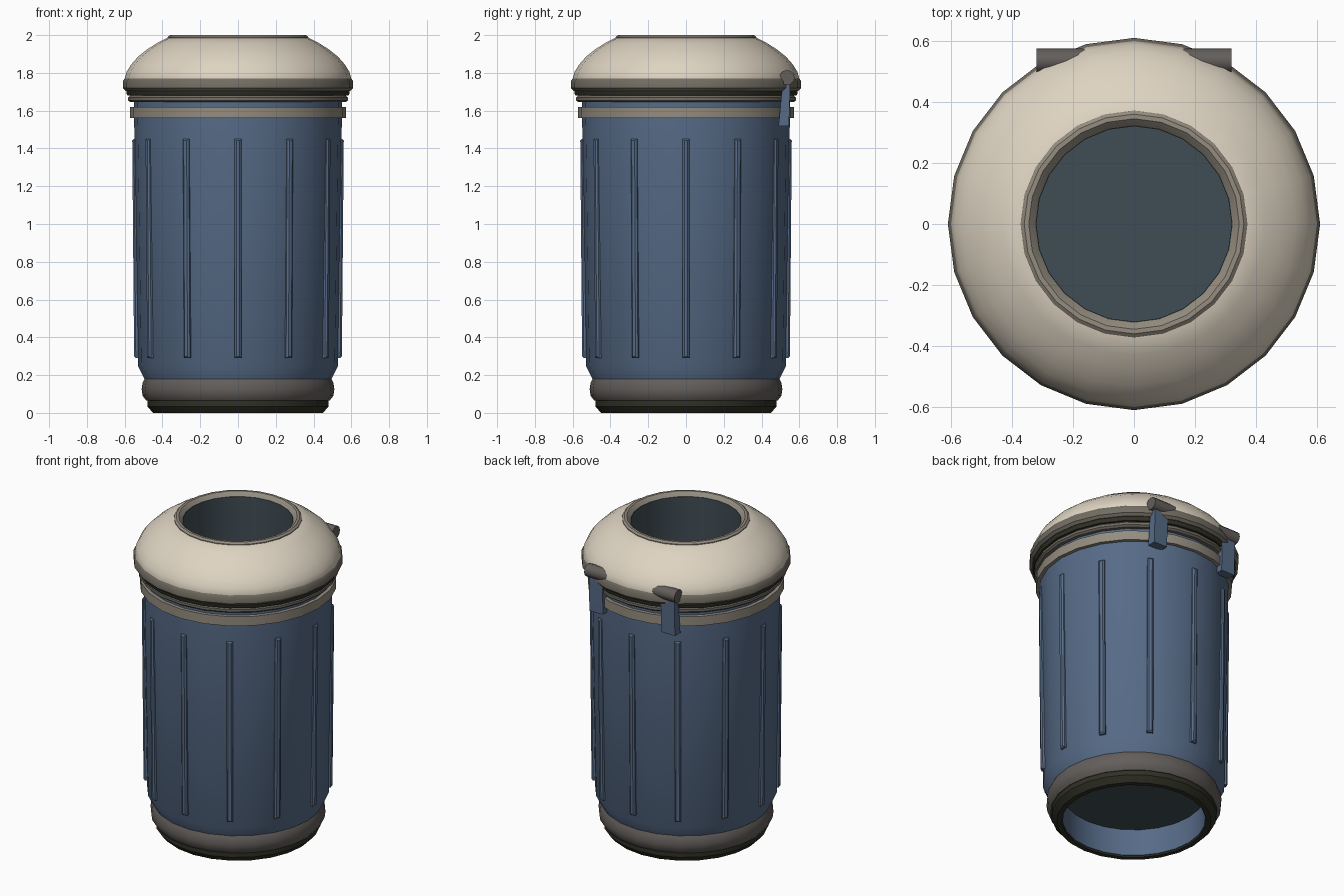
import bpy, bmesh, math
from mathutils import Matrix

if "Cube" in bpy.data.objects:
    bpy.data.objects.remove(bpy.data.objects["Cube"])

SIDES = 24


def material(name, srgb):
    m = bpy.data.materials.new(name)
    m.diffuse_color = [((c + 0.055) / 1.055) ** 2.4 for c in srgb] + [1]
    m.use_nodes = True
    m.node_tree.nodes["Principled BSDF"].inputs["Base Color"].default_value = m.diffuse_color
    return m


BLUE = material("steel blue", (0.34, 0.42, 0.53))
CREAM = material("cream", (0.87, 0.83, 0.76))
GREY = material("warm grey", (0.39, 0.37, 0.36))
TAUPE = material("taupe", (0.58, 0.55, 0.50))
DARK_TAUPE = material("dark taupe", (0.45, 0.43, 0.39))
BLACK = material("olive black", (0.19, 0.19, 0.15))
SLATE = material("dark slate", (0.25, 0.30, 0.33))


def finish(name, bm, mat, angle=35):
    bmesh.ops.remove_doubles(bm, verts=bm.verts, dist=1e-5)
    bmesh.ops.recalc_face_normals(bm, faces=bm.faces)
    mesh = bpy.data.meshes.new(name)
    bm.to_mesh(mesh)
    bm.free()
    mesh.materials.append(mat)
    ob = bpy.data.objects.new(name, mesh)
    bpy.context.collection.objects.link(ob)
    bpy.ops.object.select_all(action='DESELECT')
    ob.select_set(True)
    bpy.context.view_layer.objects.active = ob
    bpy.ops.object.shade_smooth_by_angle(angle=math.radians(angle))
    return ob


def lathe(name, profile, mat, angle=35):
    """Spin a closed (radius, height) outline around z."""
    bm = bmesh.new()
    verts = [bm.verts.new((r, 0, z)) for r, z in profile]
    edges = [bm.edges.new((verts[i - 1], verts[i])) for i in range(len(verts))
             if profile[i - 1][0] + profile[i][0] > 0]
    bmesh.ops.spin(bm, geom=verts + edges, cent=(0, 0, 0), axis=(0, 0, 1),
                   angle=math.tau, steps=SIDES, use_merge=False)
    return finish(name, bm, mat, angle)


# Base: dark foot and bulging grey skirt
lathe("foot", [(.42, 0), (.45, 0), (.48, .035), (.48, .08), (.42, .08)], BLACK)
lathe("base_ring", [(.43, .065), (.485, .065), (.505, .09), (.51, .125),
                    (.505, .16), (.495, .18), (.43, .18)], GREY)

# Body shell and inner liner with its floor
lathe("body", [(.415, .01), (.44, .01), (.49, .17), (.53, .25), (.55, 1.56),
               (.55, 1.66), (.415, 1.66)], BLUE)
lathe("liner", [(.32, 1.975), (.32, .2), (0, .2), (0, .18), (.42, .18),
                (.42, .19), (.335, .2), (.335, 1.975)], SLATE)

# Bands between body and lid
lathe("body_band", [(.54, 1.56), (.572, 1.56), (.572, 1.62), (.54, 1.62)], TAUPE)
lathe("lower_lid_ring", [(.53, 1.645), (.57, 1.645), (.582, 1.655), (.582, 1.67),
                         (.57, 1.682), (.53, 1.682)], DARK_TAUPE)
lathe("seal", [(.53, 1.68), (.585, 1.68), (.59, 1.69), (.59, 1.71), (.53, 1.71)], BLACK)
lathe("lid_ring", [(.53, 1.705), (.595, 1.705), (.61, 1.72), (.61, 1.755),
                   (.6, 1.77), (.53, 1.77)], DARK_TAUPE)

# Domed lid and opening rim
lathe("lid", [(.34, 1.72), (.595, 1.72), (.6, 1.77), (.59, 1.805), (.565, 1.845),
              (.53, 1.885), (.48, 1.925), (.43, 1.957), (.375, 1.985),
              (.34, 1.985)], CREAM, 50)
lathe("opening_rim", [(.322, 1.95), (.322, 1.975), (.335, 1.99), (.345, 2.0),
                      (.36, 2.0), (.372, 1.99), (.372, 1.97)], TAUPE, 20)

# Raised ribs around the body
bm = bmesh.new()
for i in range(12):
    made = bmesh.ops.create_cube(bm, size=1)["verts"]
    for v in made:
        top = v.co.z > 0
        v.co.x = (.56 if top else .55) if v.co.x > 0 else .515
        v.co.y *= .036
        v.co.z = 1.45 if top else .29
    outer = {e for v in made for e in v.link_edges
             if all(w.co.x > .54 for w in e.verts)}
    bev = bmesh.ops.bevel(bm, geom=list(outer), offset=.009, segments=1,
                          affect='EDGES')
    whole = set(bev["verts"]) | {v for v in made if v.is_valid}
    bmesh.ops.rotate(bm, verts=list(whole), cent=(0, 0, 0),
                     matrix=Matrix.Rotation(math.tau * i / 12, 3, 'Z'))
finish("ribs", bm, BLUE)

# Pair of rear hinges: barrel across the lid edge, wedge plate on the body
for side, label in ((-1, "left"), (1, "right")):
    bm = bmesh.new()
    bmesh.ops.create_cone(bm, cap_ends=True, segments=12, radius1=.04, radius2=.04,
                          depth=.17, matrix=Matrix.Translation((side * .235, .535, 1.775))
                          @ Matrix.Rotation(math.pi / 2, 4, 'Y'))
    finish(label + "_hinge_barrel", bm, GREY)

    bm = bmesh.new()
    outline = [(.49, 1.52), (.545, 1.52), (.55, 1.68), (.55, 1.76), (.52, 1.76),
               (.505, 1.68)]
    face = bm.faces.new([bm.verts.new((side * .255 - .048, y, z)) for y, z in outline])
    ext = bmesh.ops.extrude_face_region(bm, geom=[face])["geom"]
    bmesh.ops.translate(bm, vec=(.096, 0, 0),
                        verts=[g for g in ext if isinstance(g, bmesh.types.BMVert)])
    finish(label + "_hinge_plate", bm, BLUE)
